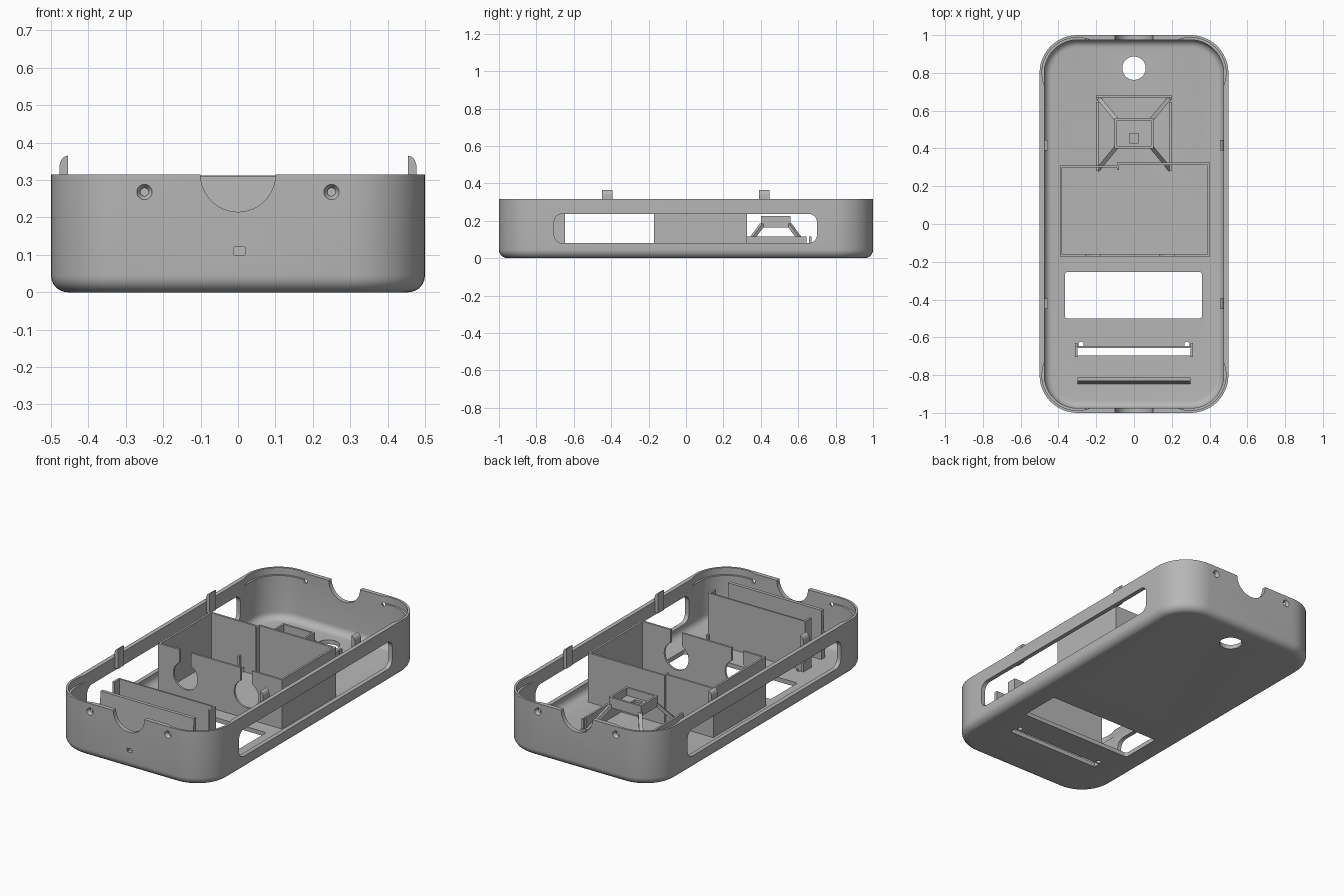
import bpy, bmesh
from math import sin, cos, pi, radians
from mathutils import Matrix, Vector

cube = bpy.data.objects.get("Cube")
if cube:
    bpy.data.objects.remove(cube, do_unlink=True)

grey = bpy.data.materials.new("plain grey")
grey.use_nodes = True
grey.diffuse_color = (0.47, 0.47, 0.47, 1)
grey.node_tree.nodes["Principled BSDF"].inputs["Base Color"].default_value = (0.47, 0.47, 0.47, 1)


def finish(name, bm):
    bmesh.ops.recalc_face_normals(bm, faces=bm.faces)
    mesh = bpy.data.meshes.new(name)
    bm.to_mesh(mesh)
    bm.free()
    mesh.materials.append(grey)
    obj = bpy.data.objects.new(name, mesh)
    bpy.context.collection.objects.link(obj)
    return obj


def box(name, x0, x1, y0, y1, z0, z1):
    bm = bmesh.new()
    bmesh.ops.create_cube(bm, size=1)
    for v in bm.verts:
        v.co = ((x0 + x1) / 2 + v.co.x * (x1 - x0),
                (y0 + y1) / 2 + v.co.y * (y1 - y0),
                (z0 + z1) / 2 + v.co.z * (z1 - z0))
    return finish(name, bm)


def prism(name, points, axis, lo, hi):
    """Extrude a 2D outline along the named axis."""
    place = {"x": lambda u, v, w: (w, u, v),
             "y": lambda u, v, w: (u, w, v),
             "z": lambda u, v, w: (u, v, w)}[axis]
    bm = bmesh.new()
    a = [bm.verts.new(place(u, v, lo)) for u, v in points]
    b = [bm.verts.new(place(u, v, hi)) for u, v in points]
    bm.faces.new(a)
    bm.faces.new(b)
    for i in range(len(a)):
        j = (i + 1) % len(a)
        bm.faces.new((a[i], a[j], b[j], b[i]))
    return finish(name, bm)


def arc(cx, cy, r, start, end, n=12):
    steps = [radians(start + (end - start) * i / n) for i in range(n + 1)]
    return [(cx + r * cos(t), cy + r * sin(t)) for t in steps]


def rounded(x0, x1, y0, y1, r, n=12):
    return (arc(x1 - r, y1 - r, r, 0, 90, n) + arc(x0 + r, y1 - r, r, 90, 180, n)
            + arc(x0 + r, y0 + r, r, 180, 270, n) + arc(x1 - r, y0 + r, r, 270, 360, n))


def circle(cx, cy, r, n=40):
    return arc(cx, cy, r, 0, 360, n)[:-1]


def cone(name, x, z, y0, r0, y1, r1):
    bm = bmesh.new()
    rings = [[bm.verts.new((u, y, v)) for u, v in circle(x, z, r, 24)]
             for y, r in ((y0, r0), (y1, r1))]
    bm.faces.new(rings[0])
    bm.faces.new(rings[1])
    for i in range(24):
        bm.faces.new((rings[0][i - 1], rings[0][i], rings[1][i], rings[1][i - 1]))
    return finish(name, bm)


def cut(obj, cutters):
    bpy.context.view_layer.objects.active = obj
    for c in cutters:
        c.hide_render = True
        mod = obj.modifiers.new("cut", "BOOLEAN")
        mod.operation, mod.solver, mod.object = "DIFFERENCE", "EXACT", c
        bpy.ops.object.modifier_apply(modifier=mod.name)
        bpy.data.objects.remove(c, do_unlink=True)


def smooth(obj):
    bpy.ops.object.select_all(action="DESELECT")
    obj.select_set(True)
    bpy.context.view_layer.objects.active = obj
    bpy.ops.object.shade_smooth_by_angle(angle=radians(30))


# Tray shell: rounded outline swept through an (inset, height) profile
H, WALL, FLOOR, R = 0.315, 0.025, 0.025, 0.2
profile = [(0.045 - 0.045 * sin(t), 0.045 - 0.045 * cos(t))
           for t in (i * pi / 12 for i in range(7))]
profile += [(0, H), (WALL, H)]
profile += [(WALL + 0.04 - 0.04 * cos(t), FLOOR + 0.04 - 0.04 * sin(t))
            for t in (i * pi / 12 for i in range(7))]
bm = bmesh.new()
loops = [[bm.verts.new((x, y, z)) for x, y in
          rounded(inset - 0.5, 0.5 - inset, inset - 1, 1 - inset, R - inset)]
         for inset, z in profile]
for a, b in zip(loops, loops[1:]):
    for i in range(len(a)):
        bm.faces.new((a[i - 1], a[i], b[i], b[i - 1]))
bm.faces.new(loops[0])
bm.faces.new(loops[-1])
shell = finish("tray_shell", bm)

# Shell openings: side windows, floor openings, end notches, screw holes, corner recesses
cutters = [
    prism("window_cutter", rounded(-0.705, 0.7, 0.08, 0.237, 0.045), "x", -0.6, 0.6),
    prism("floor_window_cutter", rounded(-0.365, 0.36, -0.5, -0.255, 0.012), "z", -0.1, 0.1),
    prism("floor_hole_cutter", circle(0, 0.825, 0.062), "z", -0.1, 0.1),
    box("slot_cutter", -0.3, 0.3, -0.695, -0.656, -0.1, 0.1),
    prism("notch_cutter", circle(0, H, 0.1, 64), "y", -1.1, 1.1),
    box("port_cutter", -0.011, 0.019, -1.1, -0.9, 0.1, 0.121),
]
for s in (-1, 1):
    cutters.append(prism("pin_cutter", circle(s * 0.28, -0.637, 0.014, 16), "z", -0.1, 0.1))
    for e in (-1, 1):
        cutters.append(cone("countersink_cutter", s * 0.25, 0.268, e * 1.002, 0.022, e * 0.985, 0.011))
        cutters.append(cone("screw_cutter", s * 0.25, 0.268, e * 1.01, 0.0105, e * 0.95, 0.0105))
        cutters.append(prism("recess_cutter", circle(s * 0.3, e * 0.8, 0.187, 48), "z", 0.275, 0.4))
cut(shell, cutters)
smooth(shell)

# Snap tabs on the long walls, rounded on their outer top edge
for s, side in ((-1, "right"), (1, "left")):
    for y, end in ((-0.422, "front"), (0.418, "back")):
        outline = [(s * 0.455, 0.25), (s * 0.477, 0.25)]
        outline += [(s * u, v) for u, v in arc(0.455, 0.335, 0.022, 0, 90, 8)]
        outline[-1] = (s * 0.455, 0.365)
        outline[2:-1] = [(u, 0.335 + (v - 0.335) * 1.36) for u, v in outline[2:-1]]
        smooth(prism(f"{side}_{end}_snap_tab", outline, "y", y - 0.028, y + 0.028))

# Open compartment with a stepped rear wall
B, T = 0.02, 0.31
box("compartment_right_wall", -0.392, -0.38, -0.172, 0.31, B, T)
box("compartment_left_wall", 0.39, 0.402, -0.172, 0.325, B, T)
box("compartment_rear_wall_right", -0.392, -0.08, 0.298, 0.31, B, T)
box("compartment_rear_wall_left", -0.09, 0.402, 0.313, 0.325, B, T)
box("compartment_step", -0.09, -0.08, 0.285, 0.32, B, T)
front = box("compartment_front_wall", -0.392, 0.402, -0.172, -0.16, B, T)
keyholes = []
for x in (-0.217, 0.174):
    outline = arc(x, 0.165, 0.078, 118, 422, 36) + [(x + 0.037, 0.4), (x - 0.037, 0.4)]
    keyholes.append(prism("keyhole_cutter", outline, "y", -0.25, -0.1))
cut(front, keyholes)
smooth(front)

# Front baffle with a sloping front face
prism("front_baffle", [(-0.847, B), (-0.812, B), (-0.812, 0.31), (-0.832, 0.31)], "x", -0.3, 0.3)

# Slot bracket: back plate, end returns and small feet
box("slot_bracket_plate", -0.312, 0.312, -0.656, -0.646, B, 0.312)
for s, side in ((-1, "right"), (1, "left")):
    x0, x1 = sorted((s * 0.3, s * 0.312))
    box(f"slot_bracket_{side}_return", x0, x1, -0.705, -0.646, B, 0.312)
    box(f"slot_bracket_{side}_foot", x0, x1, -0.65, -0.63, B, 0.075)

# Holder base: low walls on three sides
box("holder_base_back", -0.2, 0.2, 0.668, 0.68, B, 0.06)
for s, side in ((-1, "right"), (1, "left")):
    x0, x1 = sorted((s * 0.188, s * 0.2))
    box(f"holder_base_{side}", x0, x1, 0.28, 0.645, B, 0.115)
    box(f"holder_base_{side}_post", x0, x1, 0.658, 0.672, B, 0.115)

# Raised holder cup with a small central opening
cup = box("holder_cup", -0.102, 0.102, 0.4, 0.56, 0.165, 0.225)
cut(cup, [box("cup_cutter", -0.09, 0.09, 0.412, 0.548, 0.18, 0.3),
          box("cup_hole_cutter", -0.025, 0.025, 0.43, 0.48, 0.1, 0.3)])

# Four slanted legs joining the cup to the floor
for s, side in ((-1, "right"), (1, "left")):
    for e, end in ((-1, "front"), (1, "back")):
        foot = Vector((s * 0.19, 0.48 + e * 0.19, B))
        top = Vector((s * 0.092, 0.48 + e * 0.072, 0.18))
        bm = bmesh.new()
        bmesh.ops.create_cube(bm, size=1)
        span = top - foot
        turn = span.to_track_quat("Z", "Y").to_matrix().to_4x4()
        bm.transform(Matrix.Translation((foot + top) / 2) @ turn
                     @ Matrix.Diagonal((0.022, 0.018, span.length, 1)))
        finish(f"holder_{end}_{side}_leg", bm)
